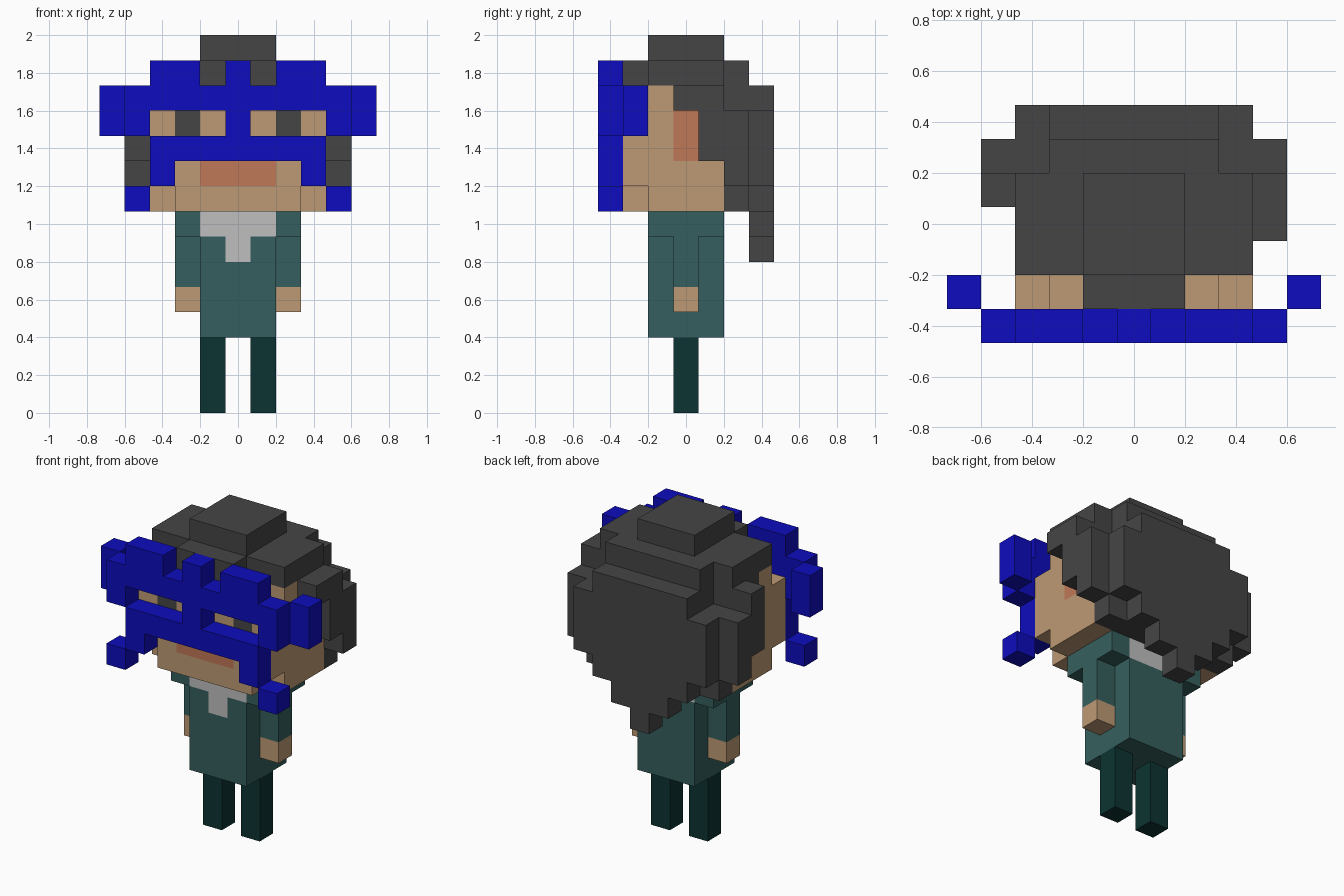
import bpy
import bmesh
from mathutils import Vector

if "Cube" in bpy.data.objects:
    bpy.data.objects.remove(bpy.data.objects["Cube"], do_unlink=True)

U = 2 / 15          # edge of one block
taken = set()       # blocks already claimed by an earlier part


def material(name, rgb):
    lin = [((c / 255 + 0.055) / 1.055) ** 2.4 if c > 10 else c / 255 / 12.92 for c in rgb]
    m = bpy.data.materials.new(name)
    m.use_nodes = True
    m.diffuse_color = (*lin, 1)
    bsdf = m.node_tree.nodes["Principled BSDF"]
    bsdf.inputs["Base Color"].default_value = (*lin, 1)
    bsdf.inputs["Roughness"].default_value = 0.9
    return m


BLUE = material("mask blue", (14, 12, 190))
HAIR = material("dark grey", (69, 69, 69))
SKIN = material("skin", (190, 154, 117))
BLUSH = material("reddish skin", (192, 120, 87))
TEAL = material("teal cloth", (53, 95, 94))
DARK = material("dark teal", (12, 52, 50))
PALE = material("pale grey", (191, 191, 191))


def cells(boxes):
    """Blocks inside boxes given as inclusive ranges (x0, x1, y0, y1, z0, z1)."""
    return {(x, y, z) for x0, x1, y0, y1, z0, z1 in boxes
            for x in range(x0, x1 + 1) for y in range(y0, y1 + 1) for z in range(z0, z1 + 1)}


def build(name, mat, solid):
    """Skin a set of blocks with its outer faces only."""
    solid = solid - taken
    taken.update(solid)
    bm = bmesh.new()
    for c in solid:
        mid = Vector((c[0], c[1], c[2] + 0.5))
        for axis in range(3):
            for sign in (-1, 1):
                n = Vector((0, 0, 0))
                n[axis] = sign
                if tuple(c[i] + int(n[i]) for i in range(3)) in solid:
                    continue
                a = Vector((0, 0, 0))
                a[(axis + 1) % 3] = 1
                b = n.cross(a)
                bm.faces.new([bm.verts.new((mid + (n + a * s + b * t) / 2) * U)
                              for s, t in ((-1, -1), (1, -1), (1, 1), (-1, 1))])
    bmesh.ops.remove_doubles(bm, verts=bm.verts[:], dist=0.001)
    bmesh.ops.dissolve_limit(bm, angle_limit=0.01, verts=bm.verts[:], edges=bm.edges[:])
    mesh = bpy.data.meshes.new(name)
    bm.to_mesh(mesh)
    bm.free()
    mesh.materials.append(mat)
    bpy.context.collection.objects.link(bpy.data.objects.new(name, mesh))


def symmetric(name, mat, boxes, extra=()):
    """One part, mirrored across x = 0."""
    s = cells(boxes)
    build(name, mat, s | {(-x, y, z) for x, y, z in s} | set(extra))


def pair(name, mat, boxes):
    """Separate left (+x) and right (-x) parts."""
    s = cells(boxes)
    build("left_" + name, mat, s)
    build("right_" + name, mat, {(-x, y, z) for x, y, z in s})


# Legs, arms and clothes
pair("leg", DARK, [(1, 1, 0, 0, 0, 2)])
symmetric("collar", PALE, [(0, 1, -1, 1, 7, 7), (0, 0, -1, -1, 6, 6)])
symmetric("body", TEAL, [(0, 1, -1, 1, 3, 6)])
pair("hand", SKIN, [(2, 2, 0, 0, 4, 4)])
pair("sleeve", TEAL, [(2, 2, 0, 0, 5, 6), (2, 2, -1, 1, 7, 7)])

# Mask: brow with crest, nose bridge, cheek band and hanging tips
symmetric("mask", BLUE, [
    (0, 4, -3, -3, 12, 12), (2, 3, -3, -3, 13, 13), (0, 0, -3, -3, 11, 13),
    (4, 4, -3, -3, 11, 11), (0, 3, -3, -3, 10, 10), (3, 3, -3, -3, 9, 9),
    (4, 4, -3, -3, 8, 8)])
pair("mask_flap", BLUE, [(5, 5, -2, -2, 11, 12)])

# Hair: cap, fringe, sides and tapering back
symmetric("hair", HAIR, [
    (0, 1, -1, 1, 14, 14), (0, 3, -1, 1, 13, 13), (0, 1, -2, -2, 13, 13),
    (0, 2, 2, 2, 12, 13), (0, 3, 2, 2, 8, 11), (4, 4, 2, 2, 9, 11),
    (3, 4, 1, 1, 10, 12), (3, 3, 0, 0, 12, 12),
    (0, 3, 3, 3, 9, 11), (0, 2, 3, 3, 8, 12), (0, 1, 3, 3, 7, 7), (0, 0, 3, 3, 6, 6),
], extra=[(4, 0, 12)])

# Face
pair("eye", HAIR, [(2, 2, -2, -2, 11, 11)])
pair("ear", BLUSH, [(3, 3, 0, 0, 10, 11)])
symmetric("mouth", BLUSH, [(0, 1, -2, -2, 9, 9)])
symmetric("head", SKIN, [
    (0, 2, -2, 1, 8, 8), (0, 3, -1, 1, 8, 12), (0, 3, -2, 1, 9, 11), (0, 2, -2, 1, 12, 12)])
